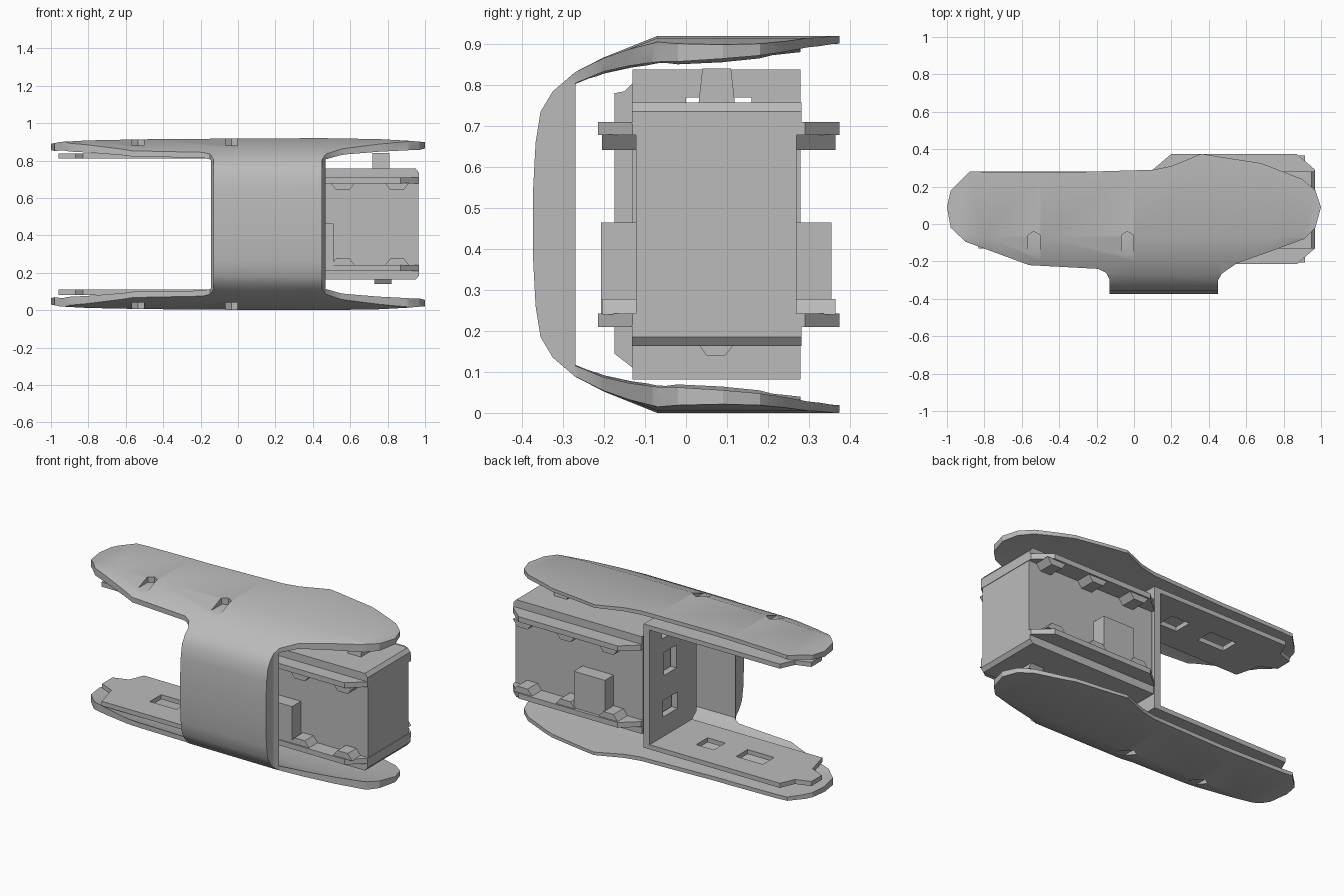
import bpy
import bmesh
from mathutils import Vector

cube = bpy.data.objects.get("Cube")
if cube:
    bpy.data.objects.remove(cube, do_unlink=True)

MID = 0.46          # height of the mirror plane
grey = bpy.data.materials.new("light grey plastic")
grey.use_nodes = True
grey.diffuse_color = (0.5, 0.5, 0.5, 1)
grey.node_tree.nodes["Principled BSDF"].inputs["Base Color"].default_value = (0.5, 0.5, 0.5, 1)


def loft(name, rings):
    """Closed solid through equal-length rings of points."""
    bm = bmesh.new()
    loops = [[bm.verts.new(p) for p in ring] for ring in rings]
    for a, b in zip(loops, loops[1:]):
        for i in range(len(a)):
            j = (i + 1) % len(a)
            bm.faces.new((a[i], a[j], b[j], b[i]))
    bm.faces.new(loops[0])
    bm.faces.new(loops[-1])
    bmesh.ops.recalc_face_normals(bm, faces=bm.faces)
    mesh = bpy.data.meshes.new(name)
    bm.to_mesh(mesh)
    bm.free()
    obj = bpy.data.objects.new(name, mesh)
    bpy.context.collection.objects.link(obj)
    mesh.materials.append(grey)
    return obj


def prism(name, pts, axis, lo, hi):
    """Extrude a 2D profile along an axis."""
    def place(p, t):
        c = list(p)
        c.insert("xyz".index(axis), t)
        return Vector(c)
    return loft(name, [[place(p, t) for p in pts] for t in (lo, hi)])


def box(name, x0, x1, y0, y1, z0, z1):
    return prism(name, [(x0, y0), (x1, y0), (x1, y1), (x0, y1)], "z", z0, z1)


def carve(obj, cutter, operation="DIFFERENCE"):
    """Apply a boolean and remove the cutter."""
    mod = obj.modifiers.new("cut", "BOOLEAN")
    mod.operation, mod.object, mod.solver = operation, cutter, "EXACT"
    bpy.context.view_layer.update()
    graph = bpy.context.evaluated_depsgraph_get()
    mesh = bpy.data.meshes.new_from_object(obj.evaluated_get(graph))
    obj.modifiers.clear()
    obj.data = mesh
    bpy.data.objects.remove(cutter, do_unlink=True)


def flip(z0, z1, upper):
    return (z0, z1) if upper else (2 * MID - z1, 2 * MID - z0)


# Curved outer shell: C-shaped section, lofted and trimmed to its plan outline
outer = [(0.38, 0.92), (-0.07, 0.92), (-0.2, 0.868), (-0.27, 0.832), (-0.325, 0.785),
         (-0.355, 0.735), (-0.367, 0.66), (-0.374, 0.53)]
inner = [(-0.27, 0.805), (-0.2, 0.835), (-0.07, 0.87), (0.1, 0.885), (0.38, 0.902)]
mirror = lambda pts: [(y, 2 * MID - z) for y, z in reversed(pts)]
section = outer + mirror(outer) + mirror(inner) + inner
crown = [(-1.02, 0.885), (-0.95, 0.9), (-0.8, 0.908), (-0.5, 0.914), (0, 0.918),
         (0.45, 0.92), (0.75, 0.915), (0.9, 0.907), (1.02, 0.897)]
shell = loft("outer_shell", [[(x, y, MID + (z - MID) * (top - MID) / MID) for y, z in section]
                             for x, top in crown])
outline = [(-1, 0.09), (-0.98, 0.18), (-0.88, 0.28), (-0.4, 0.275), (0.1, 0.29), (0.2, 0.31),
           (0.36, 0.375), (0.68, 0.325), (0.9, 0.24), (0.97, 0.18), (1, 0.09), (0.97, -0.02),
           (0.91, -0.08), (0.72, -0.15), (0.55, -0.21), (0.47, -0.265), (0.45, -0.3),
           (0.45, -0.4), (-0.13, -0.4), (-0.13, -0.3), (-0.15, -0.26), (-0.19, -0.24),
           (-0.56, -0.22), (-0.9, -0.095), (-0.98, -0.02)]
carve(shell, prism("outline_cutter", outline, "z", -0.1, 1.1), "INTERSECT")

# Pointed dents on the sloping shoulders of the shell
for x in (-0.535, -0.035):
    for upper in (True, False):
        dent = [(x - 0.033, -0.2), (x + 0.033, -0.2), (x + 0.033, -0.06),
                (x, -0.04), (x - 0.033, -0.06)]
        carve(shell, prism("dent_cutter", dent, "z", *flip(0.88, 1.0, upper)))
bpy.ops.object.select_all(action="DESELECT")
shell.select_set(True)
bpy.context.view_layer.objects.active = shell
bpy.ops.object.shade_smooth_by_angle(angle=0.45)

# U-shaped inner bracket: cross wall and two pierced arms
wall = box("bracket_wall", 0.05, 0.09, -0.13, 0.28, 0.1, 0.82)
for y, z, w, h in ((0.08, 0.28, 0.07, 0.05), (0.08, 0.55, 0.06, 0.07), (0.08, 0.74, 0.08, 0.03)):
    carve(wall, box("wall_cutter", 0, 0.2, y - w, y + w, z - h, z + h))
for upper in (True, False):
    side = "upper" if upper else "lower"
    arm_plan = [(0.09, -0.13), (0.09, 0.28), (-0.83, 0.28), (-0.87, 0.19), (-0.96, 0.16),
                (-0.96, 0.06), (-0.87, 0.02), (-0.83, -0.13)]
    arm = prism(side + "_bracket_arm", arm_plan, "z", *flip(0.81, 0.838, upper))
    for x, w in ((-0.22, 0.06), (-0.52, 0.09)):
        carve(arm, box("arm_cutter", x - w, x + w, 0.02, 0.13, 0, 1))

# Front lip of the bracket
lip = [(-0.13, 0.11), (-0.175, 0.145), (-0.175, 0.78), (-0.15, 0.785), (-0.13, 0.805)]
prism("bracket_lip", lip, "x", 0.05, 0.13)

# Motor body with end caps
box("motor_body", 0.1, 0.965, -0.122, 0.27, 0.2, 0.72)
for upper in (True, False):
    side = "upper" if upper else "lower"
    cap = [(0.1, 0.705), (0.1, 0.757), (0.95, 0.757), (0.968, 0.735), (0.968, 0.705)]
    if not upper:
        cap = [(x, 2 * MID - z) for x, z in cap]
    prism(side + "_motor_cap", cap, "y", -0.132, 0.282)
    # Mounting flange with clipped corners
    flange = [(0.1, -0.13), (0.17, -0.215), (0.87, -0.215), (0.968, -0.13),
              (0.968, 0.29), (0.87, 0.375), (0.2, 0.375), (0.1, 0.29)]
    prism(side + "_mounting_flange", flange, "z", *flip(0.678, 0.71, upper))
    # Tapered lugs beneath the flange, front and back
    for n, x in enumerate((0.27, 0.56, 0.85)):
        lug = [(x - 0.065, 0.68), (x + 0.065, 0.68), (x + 0.035, 0.642), (x - 0.035, 0.642)]
        if not upper:
            lug = [(a, 2 * MID - z) for a, z in lug]
        prism(f"{side}_front_lug_{n}", lug, "y", -0.205, -0.12)
        prism(f"{side}_back_lug_{n}", lug, "y", 0.27, 0.365)

# Cable sockets on both long sides
box("front_socket", 0.3, 0.51, -0.207, -0.12, 0.225, 0.465)
box("back_socket", 0.3, 0.51, 0.26, 0.355, 0.225, 0.465)

# Output pins on the top and bottom of the motor
pin = [(0.03, 0.75), (0.12, 0.75), (0.11, 0.84), (0.04, 0.84)]
prism("upper_output_pin", pin, "x", 0.72, 0.81)
low_pin = [(0.03, 0.17), (0.12, 0.17), (0.095, 0.14), (0.05, 0.14)]
prism("lower_output_pin", low_pin, "x", 0.73, 0.82)
